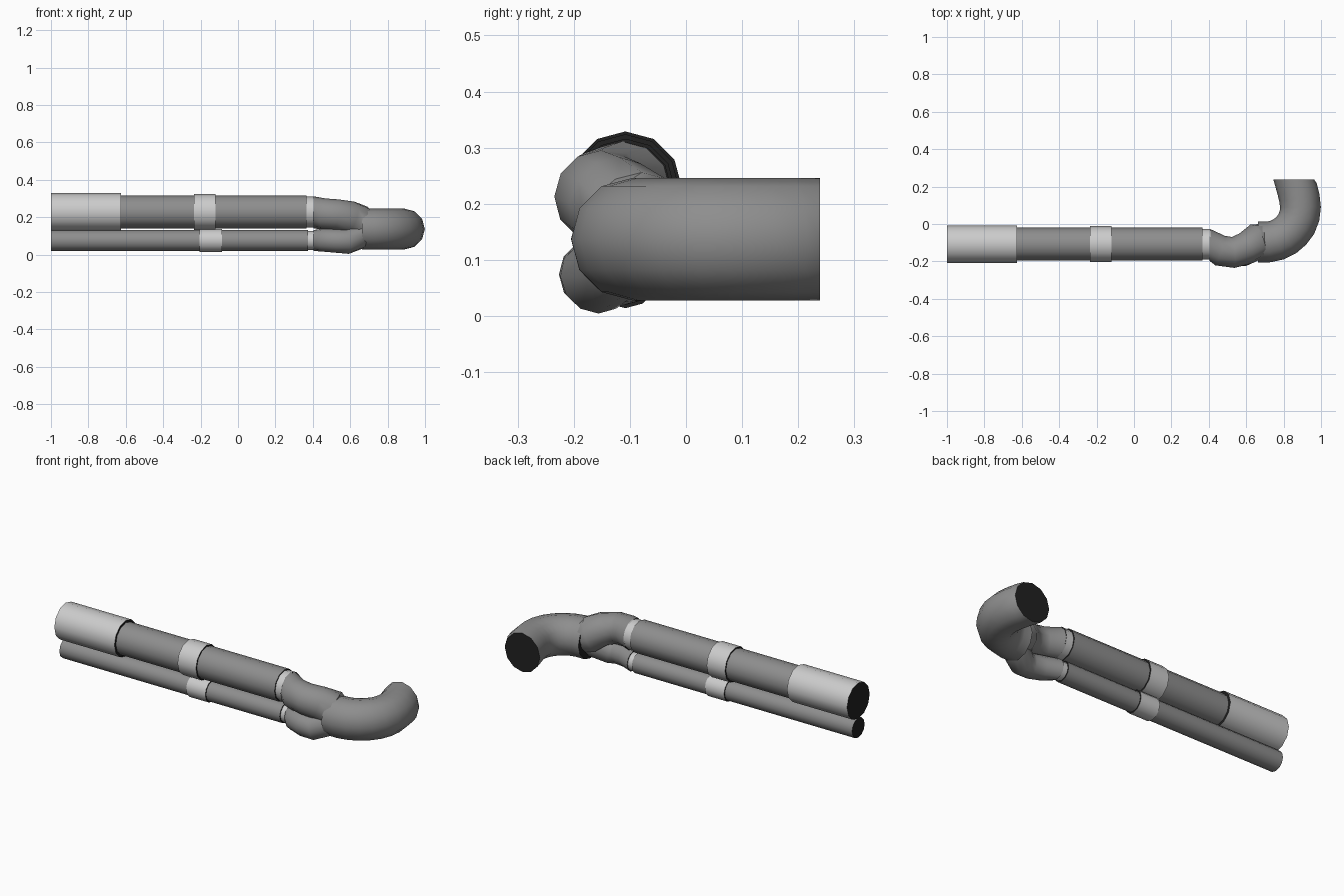
import bpy, bmesh, math
from mathutils import Vector

if "Cube" in bpy.data.objects:
    bpy.data.objects.remove(bpy.data.objects["Cube"])


def material(name, v):
    m = bpy.data.materials.new(name)
    m.diffuse_color = (v, v, v, 1)
    m.use_nodes = True
    m.node_tree.nodes["Principled BSDF"].inputs["Base Color"].default_value = m.diffuse_color
    return m


PIPE = material("pipe_grey", 0.27)
LIGHT = material("fitting_light_grey", 0.6)
DARK = material("end_black", 0.015)
SIDES = 12


def tube(name, path, mat, end_tangent=None):
    """Sweep a 12-sided section along (x, y, z, radius) stations, capped dark."""
    bm = bmesh.new()
    pts = [Vector(p[:3]) for p in path]
    rings = []
    for i, p in enumerate(pts):
        t = (pts[min(i + 1, len(pts) - 1)] - pts[max(i - 1, 0)]).normalized()
        if i == 0:
            t = Vector((1, 0, 0))
        if i == len(pts) - 1 and end_tangent:
            t = Vector(end_tangent)
        side = t.cross(Vector((0, 0, 1))).normalized()
        up = side.cross(t)
        ring = []
        for k in range(SIDES):
            a = 2 * math.pi * k / SIDES
            ring.append(bm.verts.new(p + path[i][3] * (math.cos(a) * up + math.sin(a) * side)))
        rings.append(ring)
    for a, b in zip(rings, rings[1:]):
        for k in range(SIDES):
            n = (k + 1) % SIDES
            bm.faces.new((a[k], a[n], b[n], b[k])).smooth = True
    for ring in (rings[0], rings[-1]):
        bm.faces.new(ring).material_index = 1
    bmesh.ops.recalc_face_normals(bm, faces=bm.faces)
    me = bpy.data.meshes.new(name)
    bm.to_mesh(me)
    bm.free()
    me.materials.append(mat)
    me.materials.append(DARK)
    ob = bpy.data.objects.new(name, me)
    bpy.context.collection.objects.link(ob)
    bpy.ops.object.select_all(action='DESELECT')
    bpy.context.view_layer.objects.active = ob
    ob.select_set(True)
    bpy.ops.object.shade_smooth_by_angle(angle=math.radians(40))
    return ob


# Straight pipes with sleeves, collars and end rings
Y = -0.108
UP, LOW = 0.228, 0.076
for name, x0, x1, z, r, mat in [
    ("upper_sleeve", -1.0, -0.625, UP, 0.101, LIGHT),
    ("upper_pipe", -0.64, 0.365, UP, 0.088, PIPE),
    ("upper_collar", -0.235, -0.12, UP, 0.096, LIGHT),
    ("upper_end_ring", 0.36, 0.41, UP, 0.082, LIGHT),
    ("lower_pipe", -1.0, 0.375, LOW, 0.056, PIPE),
    ("lower_collar", -0.205, -0.085, LOW, 0.062, LIGHT),
    ("lower_end_ring", 0.37, 0.41, LOW, 0.050, LIGHT),
]:
    tube(name, [(x0, Y, z, r), (x1, Y, z, r)], mat)

# Two bent branches joining into the elbow
tube("upper_branch", [
    (0.405, -0.112, 0.226, 0.086), (0.46, -0.142, 0.218, 0.083),
    (0.53, -0.152, 0.213, 0.083), (0.60, -0.130, 0.200, 0.087),
    (0.655, -0.092, 0.170, 0.095), (0.70, -0.095, 0.150, 0.095)],
    PIPE, (1, 0, 0))
tube("lower_branch", [
    (0.405, -0.110, 0.076, 0.056), (0.46, -0.143, 0.078, 0.062),
    (0.53, -0.163, 0.074, 0.064), (0.58, -0.160, 0.070, 0.067),
    (0.65, -0.125, 0.100, 0.070), (0.70, -0.105, 0.125, 0.075)],
    PIPE, (1, 0, 0))

# Large elbow turning to the back
tube("elbow", [
    (x, y, 0.137, 0.109) for x, y in [
        (0.663, -0.096), (0.720, -0.096), (0.765, -0.086), (0.806, -0.066),
        (0.841, -0.036), (0.868, 0.000), (0.885, 0.045), (0.890, 0.090),
        (0.884, 0.140), (0.873, 0.185), (0.854, 0.239)]],
    PIPE, (0, 1, 0))
